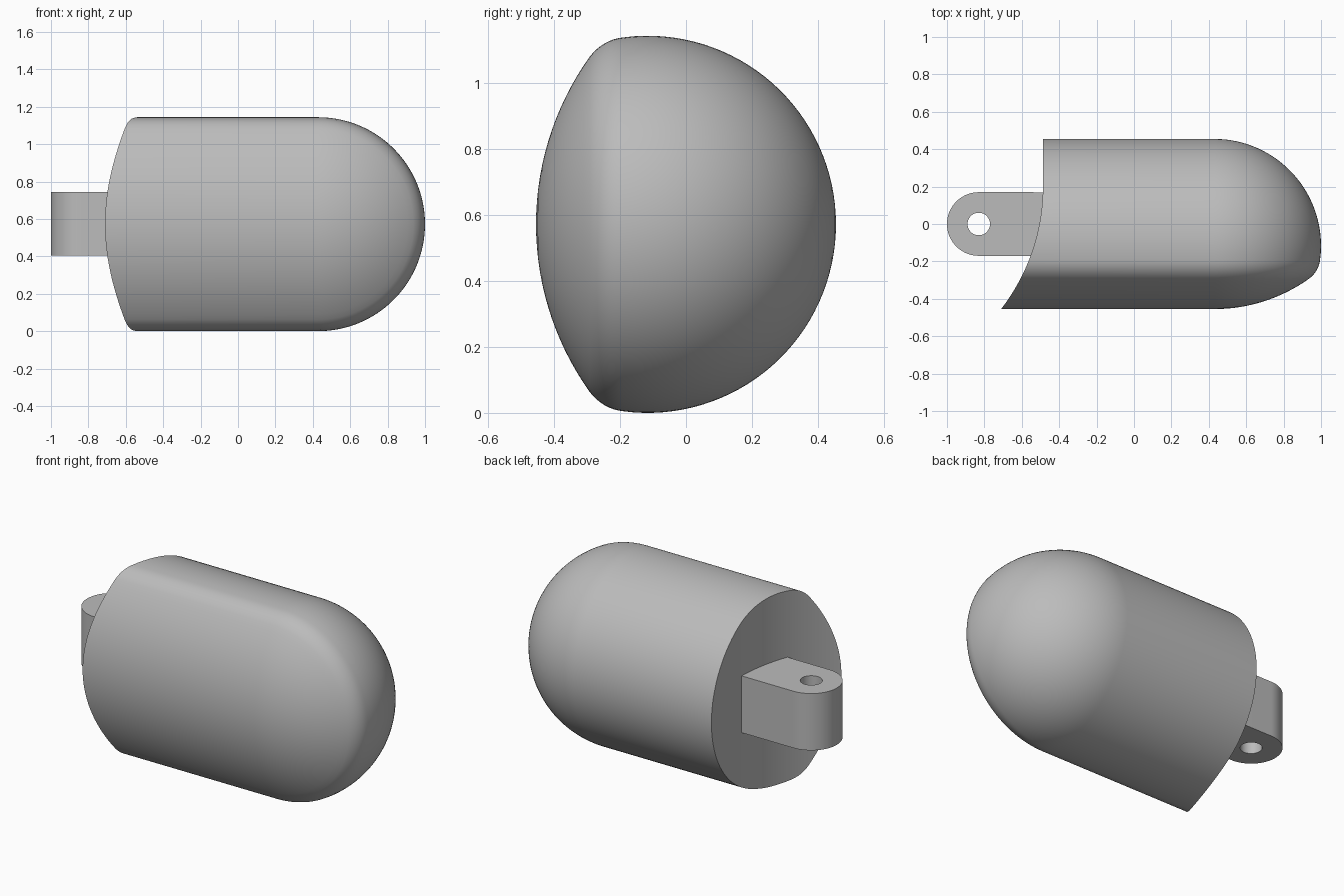
import bpy, bmesh, math

cube = bpy.data.objects.get("Cube")
if cube:
    bpy.data.objects.remove(cube, do_unlink=True)

grey = bpy.data.materials.new("plain_grey")
grey.use_nodes = True
grey.diffuse_color = (0.5, 0.5, 0.5, 1)
grey.node_tree.nodes["Principled BSDF"].inputs["Base Color"].default_value = grey.diffuse_color

MID_Z = 0.572


def finish(name, bm):
    """Weld, orient and smooth a bmesh, then place it in the scene."""
    bmesh.ops.remove_doubles(bm, verts=bm.verts, dist=1e-5)
    bmesh.ops.recalc_face_normals(bm, faces=bm.faces)
    mesh = bpy.data.meshes.new(name)
    bm.to_mesh(mesh)
    bm.free()
    mesh.materials.append(grey)
    obj = bpy.data.objects.new(name, mesh)
    bpy.context.collection.objects.link(obj)
    bpy.ops.object.select_all(action='DESELECT')
    obj.select_set(True)
    bpy.context.view_layer.objects.active = obj
    bpy.ops.object.shade_smooth_by_angle(angle=math.radians(30))


def half_profile():
    """Radius and depth pairs: shallow front pad, rounded rim, round back."""
    pts = []
    pad_r, pad_end = 0.875, math.asin(0.51 / 0.875)
    for i in range(16):
        a = pad_end * i / 15
        pts.append((pad_r * math.sin(a), pad_r * (1 - math.cos(a)) - 0.455))
    start, ctrl, end = pts[-1], (0.561, -0.25), (0.567, -0.19)
    for i in range(1, 9):
        t = i / 8
        pts.append(tuple((1 - t) ** 2 * s + 2 * t * (1 - t) * c + t * t * e
                         for s, c, e in zip(start, ctrl, end)))
    first = math.asin(-0.073 / 0.572)
    for i in range(1, 33):
        a = first + (math.pi / 2 - first) * i / 32
        pts.append((0.572 * math.cos(a), 0.572 * math.sin(a) - 0.117))
    return pts


def cut_x(y):
    """Curved end of the body: straight at the back, sweeping out in front."""
    d = max(0.2 - y, 0)
    return -0.487 - (1.07 - math.sqrt(1.07 ** 2 - d * d))


# Body: straight sides running into a half turn at the tip
bm = bmesh.new()
STEPS, TIP_X = 64, 0.428
rows = []
for r, y in half_profile():
    path = [(cut_x(y), r)]
    for i in range(STEPS + 1):
        a = math.pi / 2 - math.pi * i / STEPS
        path.append((TIP_X + r * math.cos(a), r * math.sin(a)))
    path.append((cut_x(y), -r))
    rows.append([bm.verts.new((x, y, MID_Z + z)) for x, z in path])
for a, b in zip(rows, rows[1:]):
    for i in range(len(a)):
        # The wrap-around face closes the curved end
        j = (i + 1) % len(a)
        bm.faces.new((a[i], a[j], b[j], b[i]))
bmesh.ops.remove_doubles(bm, verts=bm.verts, dist=1e-5)
bmesh.ops.dissolve_degenerate(bm, edges=bm.edges, dist=1e-5)
finish("fingertip_body", bm)

# Hinge tab: rounded outer end, pierced by a pin hole
bm = bmesh.new()
N, PIN_X, HALF, HOLE = 96, -0.83, 0.17, 0.06
rings = []
for size, z in ((HALF, 0.405), (HALF, 0.745), (HOLE, 0.745), (HOLE, 0.405)):
    ring = []
    for i in range(N):
        a = 2 * math.pi * i / N
        x, y = PIN_X + size * math.cos(a), size * math.sin(a)
        if size == HALF and math.cos(a) > 1e-6:
            x = -0.4
        ring.append(bm.verts.new((x, y, z)))
    rings.append(ring)
for k, a in enumerate(rings):
    b = rings[(k + 1) % len(rings)]
    for i in range(N):
        j = (i + 1) % N
        bm.faces.new((a[i], a[j], b[j], b[i]))
finish("hinge_tab", bm)
